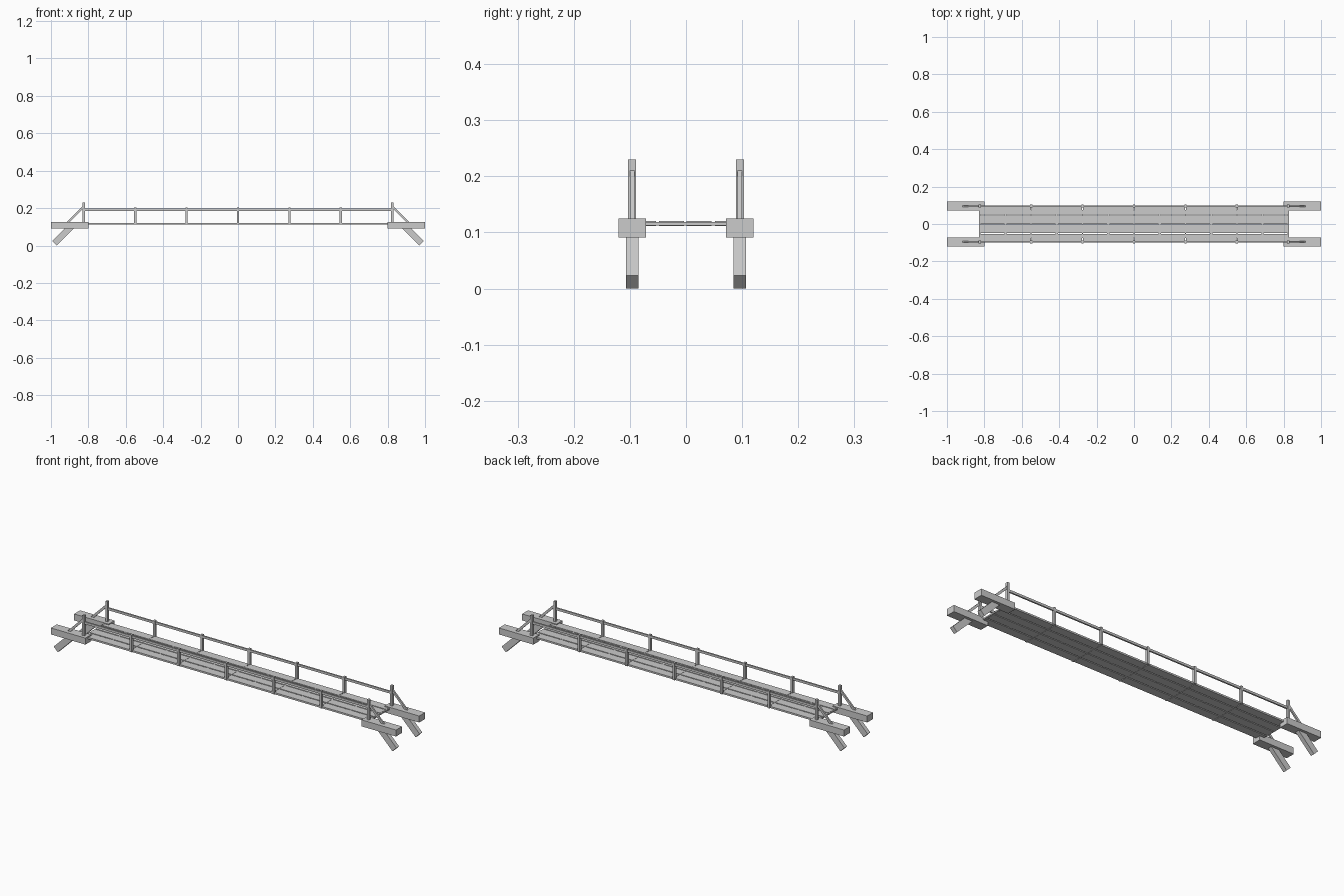
import bpy, math

if "Cube" in bpy.data.objects:
    bpy.data.objects.remove(bpy.data.objects["Cube"])

STEP = 0.275        # bay length between railing posts
SIDE = 0.096        # y of railings and legs


def box(name, loc, size, tilt=0.0):
    bpy.ops.mesh.primitive_cube_add(size=1, location=loc, rotation=(0, tilt, 0))
    ob = bpy.context.object
    ob.name = name
    ob.scale = size
    return ob


def beam(name, a, b, y, width, thick):
    # square-ended bar between two (x, z) points
    dx, dz = b[0] - a[0], b[1] - a[1]
    box(name, ((a[0] + b[0]) / 2, y, (a[1] + b[1]) / 2),
        (math.hypot(dx, dz), width, thick), -math.atan2(dz, dx))


# deck planks: four rows in six bays
rows = [-0.076, -0.026, 0.0235, 0.0735]
for i in range(6):
    for y in rows:
        box("deck_plank", ((i - 2.5) * STEP, y, 0.1155), (STEP - 0.004, 0.0445, 0.009))
    # small ties joining neighbouring planks
    for y in (-0.051, -0.00125, 0.0485):
        box("plank_tie", ((i - 2.5) * STEP, y, 0.1155), (0.012, 0.008, 0.007))

# crosspieces under the plank joints
for i in range(-3, 4):
    box("plank_joint", (i * STEP, 0, 0.1155), (0.006, 0.15, 0.007))

for s in (-1, 1):
    y = s * SIDE
    # railing
    box("handrail", (0, y, 0.191), (1.65, 0.008, 0.012))
    for i in range(-2, 3):
        box("railing_post", (i * STEP, y, 0.157), (0.012, 0.014, 0.09))
    # bridge ends
    for e in (-1, 1):
        box("end_block", (e * 0.9, y, 0.1075), (0.2, 0.049, 0.034))
        box("end_post", (e * 0.825, y, 0.17), (0.012, 0.014, 0.12))
        beam("end_brace", (e * 0.825, 0.208), (e * 0.917, 0.116), y, 0.008, 0.012)
        beam("splayed_leg", (e * 0.9815, 0.0117), (e * 0.885, 0.108), y, 0.022, 0.033)
